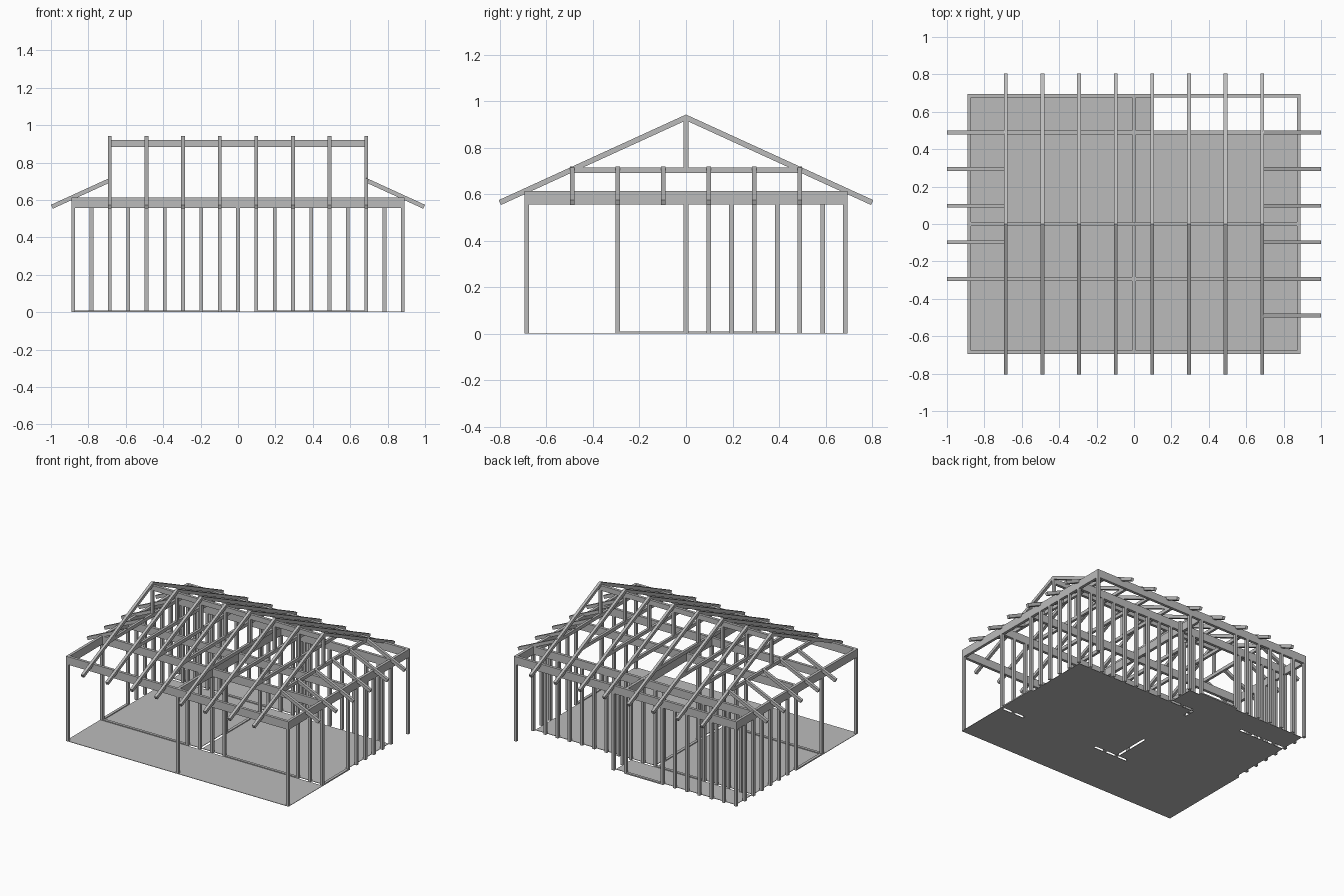
import bpy, bmesh, math
from mathutils import Matrix, Vector

if "Cube" in bpy.data.objects:
    bpy.data.objects.remove(bpy.data.objects["Cube"])

timber = bpy.data.materials.new("light_grey")
timber.use_nodes = True
GREY = (0.5, 0.5, 0.5, 1)
timber.diffuse_color = GREY
timber.node_tree.nodes["Principled BSDF"].inputs["Base Color"].default_value = GREY

G = 0.0979          # stud grid spacing
W = 0.02            # timber width
H = 0.556           # stud height
BEAM_TOP = 0.614
RIDGE = 0.942       # top of the rafters
SLOPE = 0.457


class Part:
    """Collects boxes into one named object."""
    def __init__(self, name):
        self.name, self.bm = name, bmesh.new()

    def box(self, x0, x1, y0, y1, z0, z1):
        m = Matrix.Translation(((x0 + x1) / 2, (y0 + y1) / 2, (z0 + z1) / 2))
        m = m @ Matrix.Diagonal((x1 - x0, y1 - y0, z1 - z0, 1))
        bmesh.ops.create_cube(self.bm, size=1, matrix=m)

    def post(self, i, j, z0=0, z1=H):
        x, y, h = i * G, j * G, W / 2
        self.box(x - h, x + h, y - h, y + h, z0, z1)

    def slab(self, points, width):
        """Extrudes a planar outline along a width vector."""
        face = self.bm.faces.new([self.bm.verts.new(p) for p in points])
        out = bmesh.ops.extrude_face_region(self.bm, geom=[face])["geom"]
        verts = [v for v in out if isinstance(v, bmesh.types.BMVert)]
        bmesh.ops.translate(self.bm, verts=verts, vec=width)

    def done(self):
        bmesh.ops.recalc_face_normals(self.bm, faces=self.bm.faces)
        mesh = bpy.data.meshes.new(self.name)
        self.bm.to_mesh(mesh)
        self.bm.free()
        mesh.materials.append(timber)
        bpy.context.collection.objects.link(bpy.data.objects.new(self.name, mesh))


def rafter_outline(start, end):
    """Sloping profile as (run, height): plumb at the top, square at the eave."""
    depth, n = 0.023, math.hypot(1, SLOPE)
    top = lambda r: RIDGE - SLOPE * r
    drop = depth * n
    foot = end - depth * SLOPE / n
    return [(start, top(start)), (end, top(end)),
            (foot, top(foot) - drop), (start, top(start) - drop)]


# Floor panels, separated along the wall lines
e, t = 9 * G + W / 2, 0.003
h = W / 2
south, north, back = -3 * G, 5 * G, 7 * G
part = Part("floor_panels")
part.box(-e, e, -back - h, south - h, 0, t)
part.box(-e + W, -G - h, south + h, north - h, 0, t)
part.box(-G + h, e - W, south + h, north - h, 0, t)
part.box(-e + W, G - h, north + h, back - h, 0, t)
part.done()

# Thresholds across the wall openings
part = Part("thresholds")
for a, b, j in [(-9, -2, -3), (1, 7, -3), (-5, -1, 5), (-3, 0, 7)]:
    part.box(a * G, b * G, j * G - h, j * G + h, 0, 0.009)
for i, a, b in [(-9, -3, 0), (9, -3, 0), (-1, 0, 4)]:
    part.box(i * G - h, i * G + h, a * G, b * G, 0, 0.009)
part.done()

# Porch posts along the front and at the open back corner
part = Part("porch_posts")
for i, j in [(-9, -7), (0, -7), (9, -7), (9, 7)]:
    part.post(i, j)
part.done()

# Wall studs, each wall listed by its grid positions
walls = {
    "front_wall_studs": [(i, -3) for i in (-9, -2, -1, 0, 1, 7, 8, 9)],
    "right_end_studs": [(9, j) for j in range(0, 5)],
    "left_end_studs": [(-9, j) for j in range(0, 7)],
    "back_wall_studs": [(i, 7) for i in (*range(-9, -2), 0, 1)],
    "recess_wall_studs": [(i, 5) for i in range(1, 10)] + [(1, 6)],
    "inner_wall_studs": [(i, 5) for i in (-8, -7, -6, -5, -1, 0)]
                        + [(-1, j) for j in (0, 4)],
}
for name, spots in walls.items():
    part = Part(name)
    for i, j in spots:
        part.post(i, j)
    part.done()

# Ring and cross beams on top of the walls
part = Part("wall_beams")
for j in (-7, -3, 0, 5, 7):
    part.box(-e, e, j * G - h, j * G + h, H, BEAM_TOP)
for i in (-9, 0, 9):
    part.box(i * G - h, i * G + h, -back - h, back + h, H, BEAM_TOP)
part.done()

# Ridge beam
part = Part("ridge_beam")
part.box(-7 * G, 7 * G, -h, h, 0.884, 0.921)
part.done()

# Roof trusses: rafters, collar ties and king posts
rafters, ties, kings = Part("main_rafters"), Part("collar_ties"), Part("king_posts")
for i in range(-7, 8, 2):
    x = i * G - h
    for side in (-1, 1):
        pts = [(x, side * r, z) for r, z in rafter_outline(0, 0.805)]
        rafters.slab(pts, Vector((W, 0, 0)))
    ties.box(x + 0.001, x + W - 0.001, -north - 0.008, north + 0.008, 0.69, 0.714)
    kings.post(i, 0, 0.714, 0.925)
for part in (rafters, ties, kings):
    part.done()

# Short rafters over the two ends
part = Part("end_rafters")
for side, rows in ((-1, range(-3, 6, 2)), (1, range(-5, 6, 2))):
    shift = 1.0 - 0.805
    for j in rows:
        pts = [(side * (r + shift), j * G - h, z)
               for r, z in rafter_outline(7 * G - shift, 0.805)]
        part.slab(pts, Vector((0, W, 0)))
part.done()
